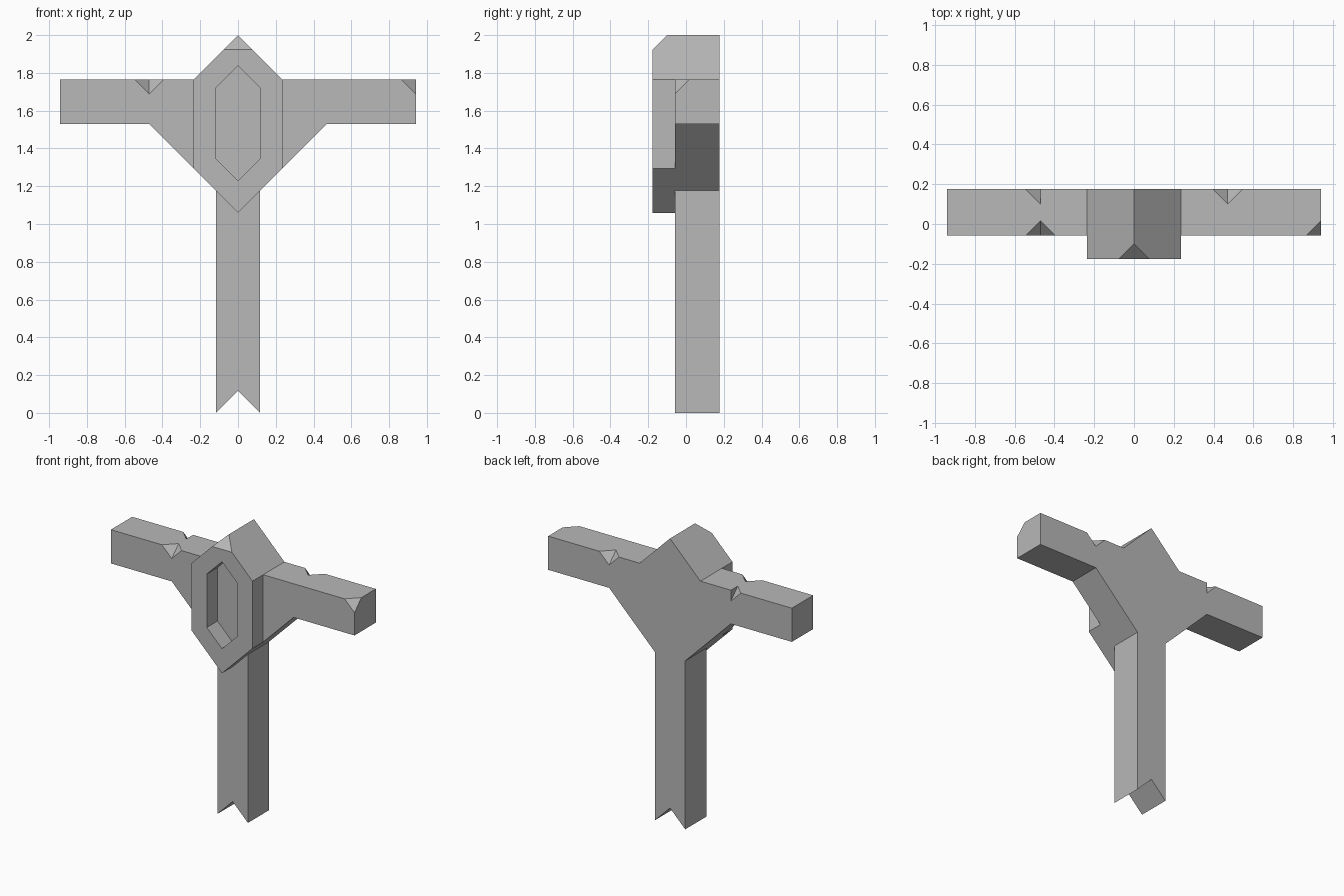
import bpy
import bmesh

cube = bpy.data.objects.get("Cube")
if cube:
    bpy.data.objects.remove(cube, do_unlink=True)

U = 2 / 17                      # grid module of the design
CHIP = 0.076                    # size of the chipped notches
BACK, MID, FRONT = 1.5 * U, -0.5 * U, -1.5 * U

stone = bpy.data.materials.new("grey stone")
stone.use_nodes = True
stone.diffuse_color = (0.48, 0.48, 0.48, 1)
bsdf = stone.node_tree.nodes["Principled BSDF"]
bsdf.inputs["Base Color"].default_value = stone.diffuse_color
bsdf.inputs["Roughness"].default_value = 0.9


def finish(name, bm):
    bmesh.ops.recalc_face_normals(bm, faces=bm.faces)
    mesh = bpy.data.meshes.new(name)
    bm.to_mesh(mesh)
    bm.free()
    mesh.materials.append(stone)
    obj = bpy.data.objects.new(name, mesh)
    bpy.context.collection.objects.link(obj)
    return obj


def prism(name, profile, start, end, axis="y"):
    """Extrude a profile given as (x, z) along y, or as (y, z) along x."""
    bm = bmesh.new()
    place = (lambda a, b: (a, start, b)) if axis == "y" else (lambda a, b: (start, a, b))
    face = bm.faces.new([bm.verts.new(place(a, b)) for a, b in profile])
    new = bmesh.ops.extrude_face_region(bm, geom=[face])["geom"]
    shift = (0, end - start, 0) if axis == "y" else (end - start, 0, 0)
    bmesh.ops.translate(bm, vec=shift, verts=[v for v in new if isinstance(v, bmesh.types.BMVert)])
    return finish(name, bm)


def mirrored(half):
    """Complete a right-hand outline that runs from top to bottom on x = 0."""
    return half + [(-x, z) for x, z in reversed(half) if x > 0]


def chip_cutter(x, y, right=CHIP):
    """Eight-sided cutter centred on a top edge of the arms."""
    bm = bmesh.new()
    c, z = CHIP, 15 * U
    points = [(x - c, y, z), (x + right, y, z), (x, y - c, z),
              (x, y + c, z), (x, y, z - c), (x, y, z + c)]
    bmesh.ops.convex_hull(bm, input=[bm.verts.new(p) for p in points])
    return finish("chip_cutter", bm)


def carve(target, cutter):
    cutter.hide_render = True
    mod = target.modifiers.new("carve", "BOOLEAN")
    mod.operation, mod.solver, mod.object = "DIFFERENCE", "EXACT", cutter
    bpy.context.view_layer.objects.active = target
    bpy.ops.object.modifier_apply(modifier=mod.name)
    bpy.data.objects.remove(cutter, do_unlink=True)


# Post, arms, braces and gabled top in one slab, with a forked foot
outline = [(0, 17), (2, 15), (8, 15), (8, 13), (4, 13), (1, 10), (1, 0), (0, 1)]
cross = prism("cross_body", mirrored([(x * U, z * U) for x, z in outline]), MID, BACK)

# Chips along the top edges of the arms
carve(cross, chip_cutter(-4 * U, MID))
carve(cross, chip_cutter(8 * U, MID))
carve(cross, chip_cutter(4 * U, BACK))
carve(cross, chip_cutter(-4 * U, BACK, right=0))

# Raised hexagonal boss with an opening down to the slab
hexagon = [(0, 17), (2, 15), (2, 11), (0, 9)]
boss = prism("hexagonal_boss", mirrored([(x * U, z * U) for x, z in hexagon]), FRONT, MID)
opening = [(0, 1.837), (U, 1.72), (U, 1.347), (0, 1.23)]
carve(boss, prism("opening_cutter", mirrored(opening), FRONT - 0.1, MID + 0.1))

# Chipped front tip of the boss
top = 17 * U
tip = [(FRONT - CHIP, top - 2 * CHIP), (FRONT + 2 * CHIP, top + CHIP), (FRONT - CHIP, top + CHIP)]
carve(boss, prism("tip_cutter", tip, -0.3, 0.3, axis="x"))
